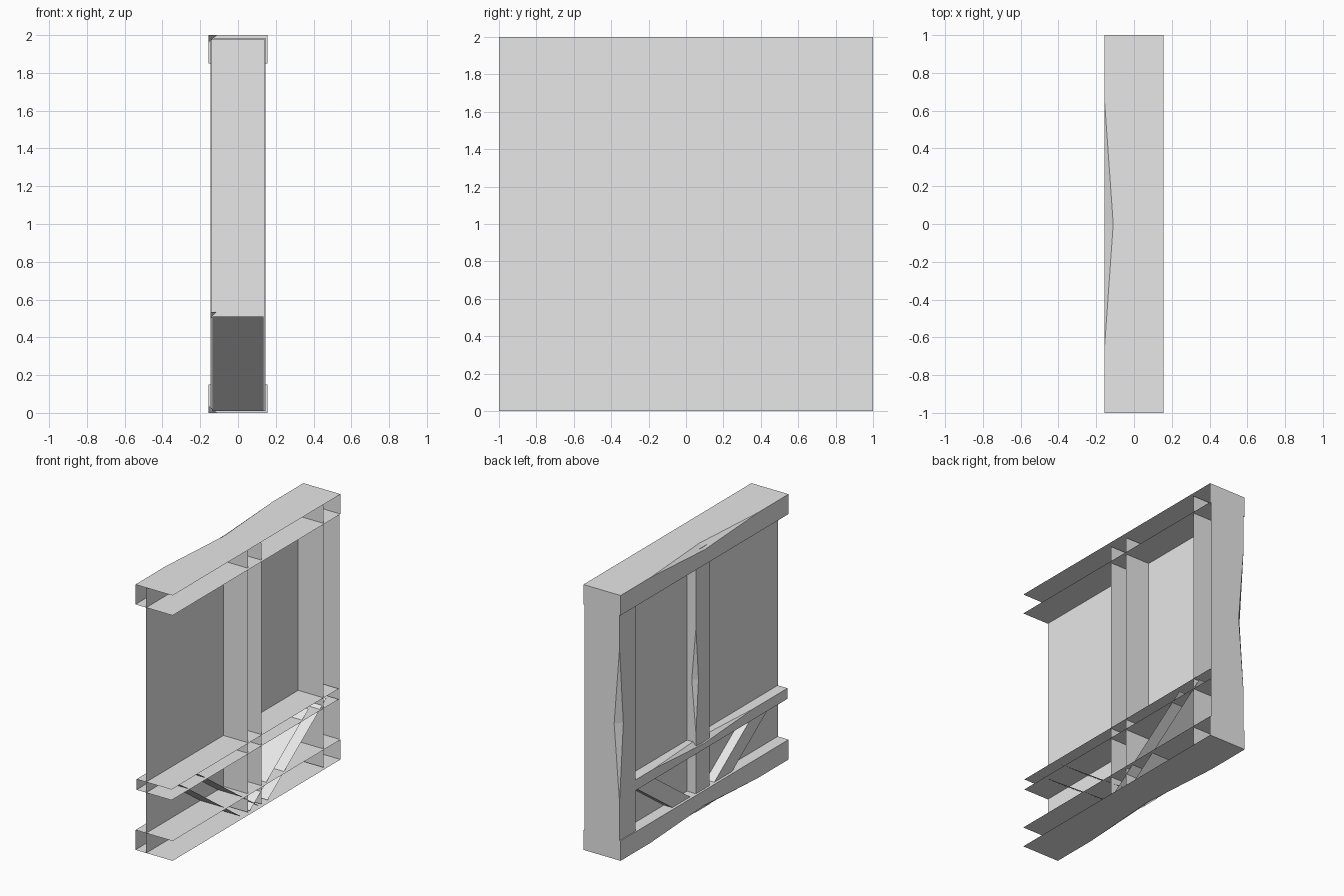
import bpy
import bmesh
from mathutils import Vector

cube = bpy.data.objects.get("Cube")
if cube:
    bpy.data.objects.remove(cube, do_unlink=True)

grey = bpy.data.materials.new("plain_grey")
grey.use_nodes = True
grey.diffuse_color = (0.8, 0.8, 0.8, 1)
grey.node_tree.nodes["Principled BSDF"].inputs["Base Color"].default_value = (0.8, 0.8, 0.8, 1)

UP, ACROSS = Vector((0, 0, 1)), Vector((0, 1, 0))


def build(name, polygons):
    """Make one object from a list of polygons, welding shared corners."""
    bm = bmesh.new()
    for poly in polygons:
        bm.faces.new([bm.verts.new(p) for p in poly])
    bmesh.ops.remove_doubles(bm, verts=bm.verts[:], dist=0.0001)
    bmesh.ops.recalc_face_normals(bm, faces=bm.faces[:])
    mesh = bpy.data.meshes.new(name)
    bm.to_mesh(mesh)
    bm.free()
    mesh.materials.append(grey)
    obj = bpy.data.objects.new(name, mesh)
    bpy.context.collection.objects.link(obj)


def timber(name, centre, side, along, half, depth, start, end, dent=None, cap=False):
    """Hollow timber, open on its +x side and ends; a dent chips one long outer edge."""
    def p(x, u, l):
        return Vector((x, 0, 0)) + centre + side * u + along * l

    back_edge, flank_edge, chips = [], [], []
    if dent:
        middle, reach, cut_x, cut_u = dent
        first, last = p(-depth, half, middle - reach), p(-depth, half, middle + reach)
        on_back = p(-depth, half - cut_u, middle)
        on_flank = p(-depth + cut_x, half, middle)
        back_edge = [first, on_back, last]
        flank_edge = [first, on_flank, last]
        chips = [[first, on_flank, on_back], [last, on_back, on_flank]]
    a, b = p(-depth, half, start), p(-depth, half, end)
    c, d = p(-depth, -half, start), p(-depth, -half, end)
    e, f = p(depth, half, start), p(depth, half, end)
    g, h = p(depth, -half, start), p(depth, -half, end)
    faces = [[a] + back_edge + [b, d, c], [a] + flank_edge + [b, f, e], [c, d, h, g]] + chips
    if cap:
        faces.append([b, d, h, f])
    build(name, faces)


# Horizontal beams and the middle rail
beam_dent = (0, 0.64, 0.045, 0.037)
timber("top_beam", UP * 1.925, UP, ACROSS, 0.075, 0.155, -1, 1, beam_dent, True)
timber("bottom_beam", UP * 0.075, -UP, ACROSS, 0.075, 0.155, -1, 1, beam_dent, True)
timber("middle_rail", UP * 0.495, UP, ACROSS, 0.04, 0.146, -1, 0.99, (0, 0.6, 0.037, 0.037))

# Upright posts
timber("end_post", ACROSS * 0.905, ACROSS, UP, 0.095, 0.146, 0.01, 1.985, (1.02, 0.58, 0.045, 0.045))
timber("middle_post", Vector(), ACROSS, UP, 0.08, 0.139, 0.01, 1.98, (1, 0.4, 0.035, 0.03))

# Slanted braces below the rail, mirrored about the middle post
for name, s in (("back_brace", 1), ("front_brace", -1)):
    timber(name, ACROSS * 0.04 * s, ACROSS, Vector((0, 1.4 * s, 1)), 0.106, 0.135, 0.01, 0.51)

# Thin infill sheet behind the timbers
x = -0.065
build("wall_panel", [[(x, -1, 0), (x, 1, 0), (x, 1, 2), (x, -1, 2)]])
